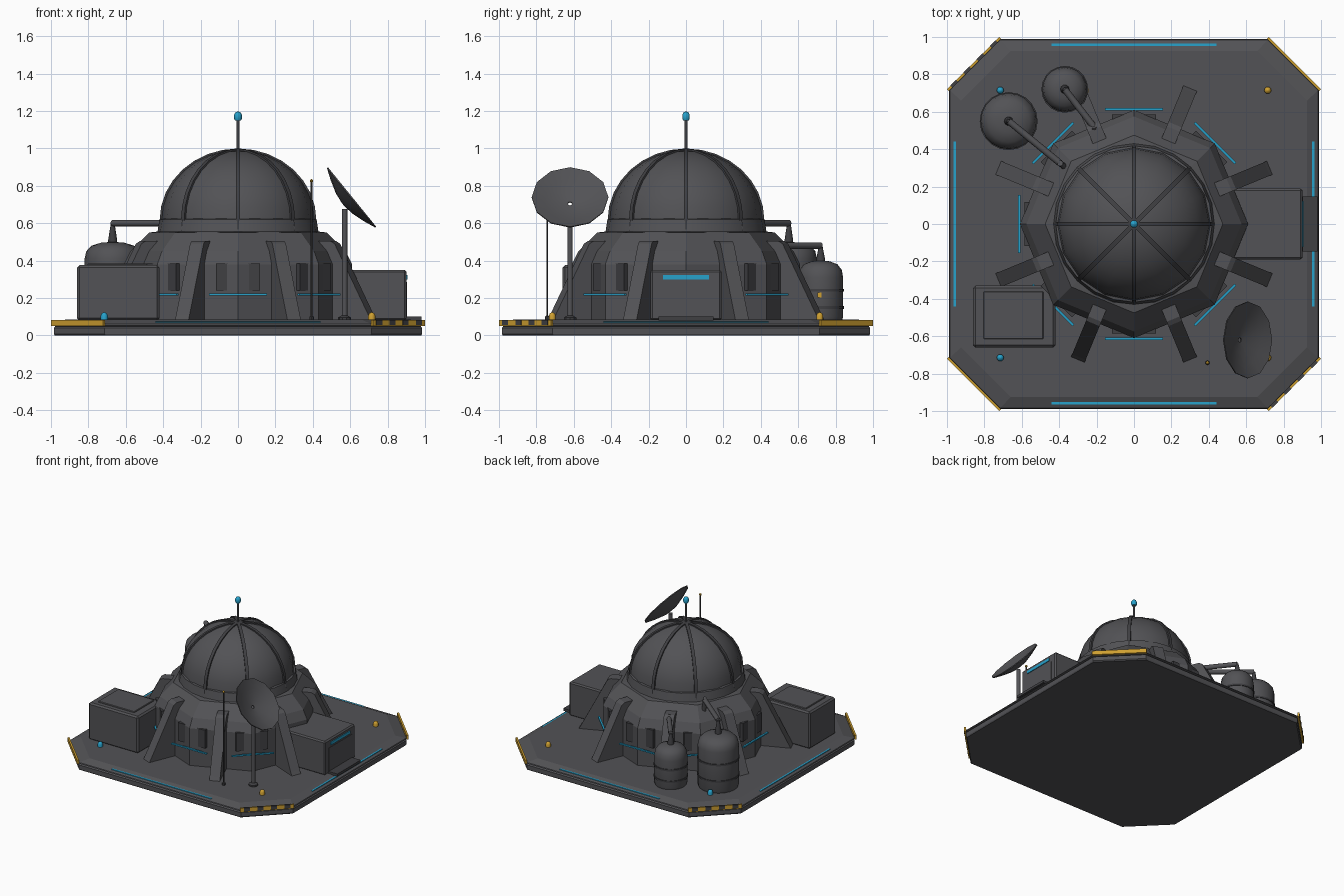
import bpy, bmesh, math
from mathutils import Vector, Matrix

if "Cube" in bpy.data.objects:
    bpy.data.objects.remove(bpy.data.objects["Cube"])


def material(name, r, g, b):
    m = bpy.data.materials.new(name)
    m.diffuse_color = (r, g, b, 1)
    m.use_nodes = True
    m.node_tree.nodes["Principled BSDF"].inputs["Base Color"].default_value = m.diffuse_color
    return m


HULL = material("hull grey", 0.085, 0.085, 0.092)
DARK = material("dark trim", 0.05, 0.05, 0.055)
BLUE = material("light blue", 0.02, 0.36, 0.6)
YELLOW = material("warning yellow", 0.62, 0.35, 0.03)


def finish(name, bm, mat, smooth=None, matrix=None):
    bmesh.ops.remove_doubles(bm, verts=bm.verts, dist=1e-5)
    bmesh.ops.recalc_face_normals(bm, faces=bm.faces)
    me = bpy.data.meshes.new(name)
    bm.to_mesh(me)
    bm.free()
    me.materials.append(mat)
    ob = bpy.data.objects.new(name, me)
    bpy.context.collection.objects.link(ob)
    if matrix is not None:
        ob.matrix_world = matrix
    if smooth:
        bpy.ops.object.select_all(action='DESELECT')
        ob.select_set(True)
        bpy.context.view_layer.objects.active = ob
        bpy.ops.object.shade_smooth_by_angle(angle=math.radians(smooth))
    return ob


def loft(name, rings, mat, smooth=None, matrix=None, loop=False):
    """Skin a stack of point rings; cap the ends unless the stack loops."""
    bm = bmesh.new()
    vs = [[bm.verts.new(p) for p in ring] for ring in rings]
    n = len(rings[0])
    pairs = list(zip(vs, vs[1:])) + ([(vs[-1], vs[0])] if loop else [])
    for a, b in pairs:
        for i in range(n):
            j = (i + 1) % n
            bm.faces.new((a[i], a[j], b[j], b[i]))
    if not loop:
        bm.faces.new(vs[0])
        bm.faces.new(vs[-1])
    return finish(name, bm, mat, smooth, matrix)


def lathe(name, profile, n, mat, loc=(0, 0, 0), smooth=None, matrix=None, loop=False):
    rings = [[(max(r, 2e-4) * math.cos(2 * math.pi * i / n),
               max(r, 2e-4) * math.sin(2 * math.pi * i / n), z) for i in range(n)]
             for r, z in profile]
    if matrix is None:
        matrix = Matrix.Translation(loc)
    return loft(name, rings, mat, smooth, matrix, loop)


def box(name, x0, x1, y0, y1, z0, z1, mat, angle=0, bevel=0):
    bm = bmesh.new()
    bmesh.ops.create_cube(bm, size=1)
    for v in bm.verts:
        v.co = ((x0 + x1) / 2 + v.co.x * (x1 - x0),
                (y0 + y1) / 2 + v.co.y * (y1 - y0),
                (z0 + z1) / 2 + v.co.z * (z1 - z0))
    if bevel:
        bmesh.ops.bevel(bm, geom=list(bm.edges), offset=bevel, segments=1, affect='EDGES')
    return finish(name, bm, mat, None, Matrix.Rotation(angle, 4, 'Z'))


def rod(name, a, b, r, mat, n=8):
    a, b = Vector(a), Vector(b)
    d = b - a
    m = Matrix.Translation(a) @ d.to_track_quat('Z', 'Y').to_matrix().to_4x4()
    return lathe(name, [(r, 0), (r, d.length)], n, mat, matrix=m, smooth=50)


def octagon(h, c, z):
    return [(h, -c, z), (h, c, z), (c, h, z), (-c, h, z),
            (-h, c, z), (-h, -c, z), (-c, -h, z), (c, -h, z)]


# Platform with sloped lip and raised deck
loft("platform", [octagon(.98, .71, 0), octagon(.985, .715, .008), octagon(.985, .715, .04),
                  octagon(.975, .705, .048), octagon(.988, .718, .052), octagon(.985, .715, .06),
                  octagon(.925, .66, .084)], HULL)
for k in range(4):
    a = k * math.pi / 2
    # Edge light strips
    box("edge_light", .952, .966, -.44, .44, .062, .073, BLUE, a)
    # Warning plates on the cut corners
    c = a + math.pi / 4
    box("warning_plate", 1.203, 1.217, -.198, .198, .05, .082, YELLOW, c)
    if k % 2:
        for s in range(4):
            y = -.15 + s * .1
            box("warning_stripe", 1.202, 1.219, y - .022, y + .022, .056, .083, DARK, c)
    # Corner beacons
    x, y = (.715 if k in (0, 3) else -.715), (.715 if k < 2 else -.715)
    lathe("beacon", [(.019, .08), (.019, .105), (.014, .118), (0, .124)], 10,
          YELLOW if x > 0 else BLUE, (x, y, 0), 50)

# Eight-sided main drum with sloping shoulder
lathe("drum", [(.61, .08), (.61, .38), (.575, .45), (.475, .55), (.43, .555), (.42, .62)], 8, HULL)
lathe("dome_collar", [(.45, .54), (.43, .555), (.418, .62), (.40, .625)], 24, HULL, smooth=30)

# Dome with eight ribs
R, H, Z = .41, .375, .615
steps = [math.pi / 2 * i / 8 for i in range(9)]
lathe("dome", [(R * math.cos(t), Z + H * math.sin(t)) for t in steps], 16, HULL, smooth=40)
for k in range(8):
    rings = []
    for t in steps:
        c, s = math.cos(t), math.sin(t)
        rings.append([((R + d) * c, w, Z + (H + d) * s)
                      for d, w in ((-.02, -.012), (.009, -.012), (.009, .012), (-.02, .012))])
    loft("dome_rib", rings, DARK, 30, Matrix.Rotation(k * math.pi / 4, 4, 'Z'))

# Mast on the dome
rod("mast", (0, 0, .97), (0, 0, 1.16), .008, DARK)
lathe("mast_light", [(.017, 1.15), (.021, 1.16), (.021, 1.18), (.013, 1.193), (0, 1.197)], 10, BLUE, smooth=50)

# Buttresses, window plates and light bars around the drum
for k in range(8):
    a = k * math.pi / 4
    w = .039
    loft("buttress", [[(r0, -w, z), (r1, -w, z), (r1, w, z), (r0, w, z)]
                      for r0, r1, z in ((.52, .787, .08), (.52, .77, .11), (.42, .575, .49), (.42, .55, .505))],
         HULL, None, Matrix.Rotation(a + math.pi / 8, 4, 'Z'))
    if k:
        box("window_plate", .55, .586, -.118, .118, .24, .385, DARK, a)
        box("drum_light", .606, .62, -.155, .155, .214, .224, BLUE, a)

# Airlock on the right
box("airlock", .5, .9, -.19, .19, .08, .35, HULL, bevel=.01)
box("airlock_light", .897, .906, -.122, .122, .3, .322, BLUE)
box("airlock_door", .897, .903, -.145, .145, .1, .285, HULL)
box("airlock_step", .89, .98, -.147, .147, .08, .1, DARK)

# Storage crate at front left
box("crate", -.86, -.42, -.66, -.33, .08, .375, HULL, bevel=.012)
box("crate_lid", -.805, -.485, -.615, -.36, .37, .383, HULL, bevel=.004)

# Two tanks with bands, nozzles and feed pipes
for x, y, r, top, px, py in ((-.67, .55, .15, .5, -.395, .325), (-.37, .72, .12, .4, -.215, .52)):
    sh = top - .09
    lathe("tank", [(r * .95, .08), (r, .1), (r, sh), (r * .94, sh + .04),
                   (r * .75, sh + .07), (r * .4, sh + .086), (0, top)], 20, HULL, (x, y, 0), 40)
    for f in (.3, .7):
        z = .08 + f * (sh - .08)
        lathe("tank_band", [(r - .01, z - .007), (r + .005, z - .007),
                            (r + .005, z + .007), (r - .01, z + .007)], 20, DARK, (x, y, 0), 40, loop=True)
    pz = top + (.1 if r > .13 else .08)
    lathe("tank_nozzle", [(.024, top - .01), (.024, top + .01), (.01, pz)], 10, DARK, (x, y, 0), 40)
    rod("feed_pipe", (x, y, pz), (px, py, pz), .018, HULL, 10)
    rod("feed_pipe_drop", (px, py, pz + .018), (px * .93, py * .93, .47), .016, HULL, 10)
box("tank_label", -.252, -.243, .704, .724, .203, .228, YELLOW)

# Dish antenna, hollow and open toward the upper right
q = Vector((.776, 0, .63)).to_track_quat('Z', 'Y').to_matrix().to_4x4()
bowl = [(.012, -.056), (.07, -.048), (.14, -.026), (.205, 0)]
lathe("dish", bowl + [(r, z - .007) for r, z in reversed(bowl)], 12, HULL,
      matrix=Matrix.Translation((.61, -.62, .74)) @ q, smooth=35, loop=True)
rod("dish_pole", (.57, -.62, .08), (.57, -.62, .675), .015, HULL, 10)
lathe("dish_foot", [(.035, .08), (.035, .095), (.018, .105)], 10, DARK, (.57, -.62, 0))

# Thin whip antenna
rod("whip", (.393, -.742, .08), (.393, -.742, .82), .005, DARK, 6)
lathe("whip_foot", [(.012, .08), (.012, .1), (.006, .105)], 8, DARK, (.393, -.742, 0))
lathe("whip_tip", [(0, .815), (.009, .822), (.009, .83), (0, .837)], 8, YELLOW, (.393, -.742, 0))
